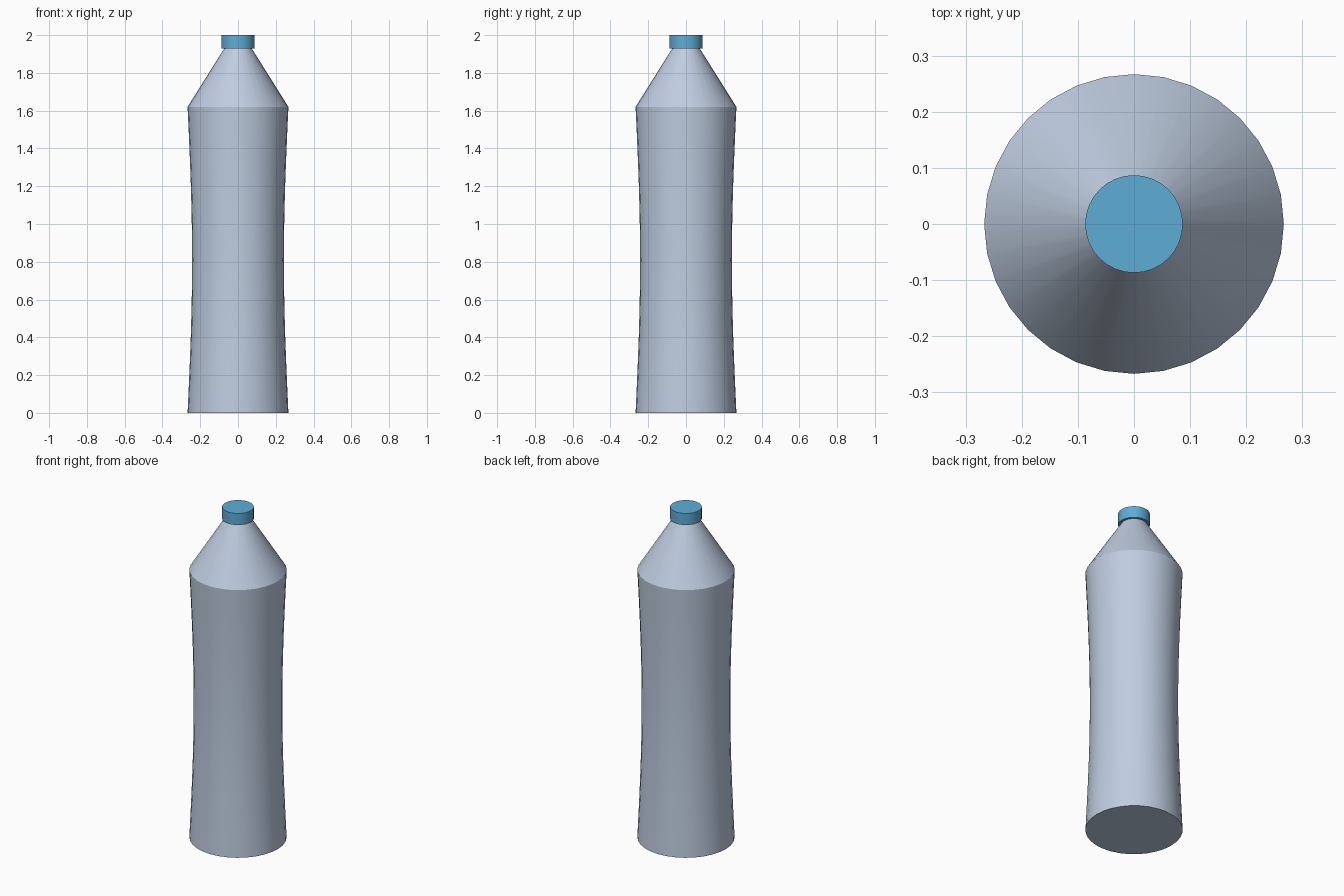
import bpy, bmesh, math

cube = bpy.data.objects.get("Cube")
if cube:
    bpy.data.objects.remove(cube, do_unlink=True)

SIDES = 32


def material(name, colour):
    mat = bpy.data.materials.new(name)
    mat.use_nodes = True
    mat.diffuse_color = (*colour, 1)
    mat.node_tree.nodes["Principled BSDF"].inputs["Base Color"].default_value = (*colour, 1)
    return mat


def lathe(name, profile, mat):
    """Turn a list of (radius, height) rings into a closed solid."""
    bm = bmesh.new()
    step = math.tau / SIDES
    rings = [[bm.verts.new((r * math.cos(i * step), r * math.sin(i * step), z))
              for i in range(SIDES)] for r, z in profile]
    for low, high in zip(rings, rings[1:]):
        for i in range(SIDES):
            j = (i + 1) % SIDES
            bm.faces.new((low[i], low[j], high[j], high[i]))
    bm.faces.new(rings[0][::-1])
    bm.faces.new(rings[-1])
    mesh = bpy.data.meshes.new(name)
    bm.to_mesh(mesh)
    bm.free()
    mesh.materials.append(mat)
    obj = bpy.data.objects.new(name, mesh)
    bpy.context.collection.objects.link(obj)
    bpy.ops.object.select_all(action="DESELECT")
    obj.select_set(True)
    bpy.context.view_layer.objects.active = obj
    bpy.ops.object.shade_smooth_by_angle(angle=math.radians(30))
    return obj


pale_plastic = material("pale blue grey plastic", (0.52, 0.61, 0.75))
cap_blue = material("cap blue", (0.11, 0.42, 0.67))

# Body: gently waisted wall, then a conical shoulder up to the neck
RADIUS, WAIST, SHOULDER_Z, RINGS = 0.267, 0.024, 1.62, 12
wall = [(RADIUS - WAIST * math.sin(math.pi * i / RINGS), SHOULDER_Z * i / RINGS)
        for i in range(RINGS + 1)]
lathe("bottle_body", wall + [(0.066, 1.94)], pale_plastic)

# Cap: short cylinder overhanging the neck
lathe("bottle_cap", [(0.087, 1.93), (0.087, 2.0)], cap_blue)
